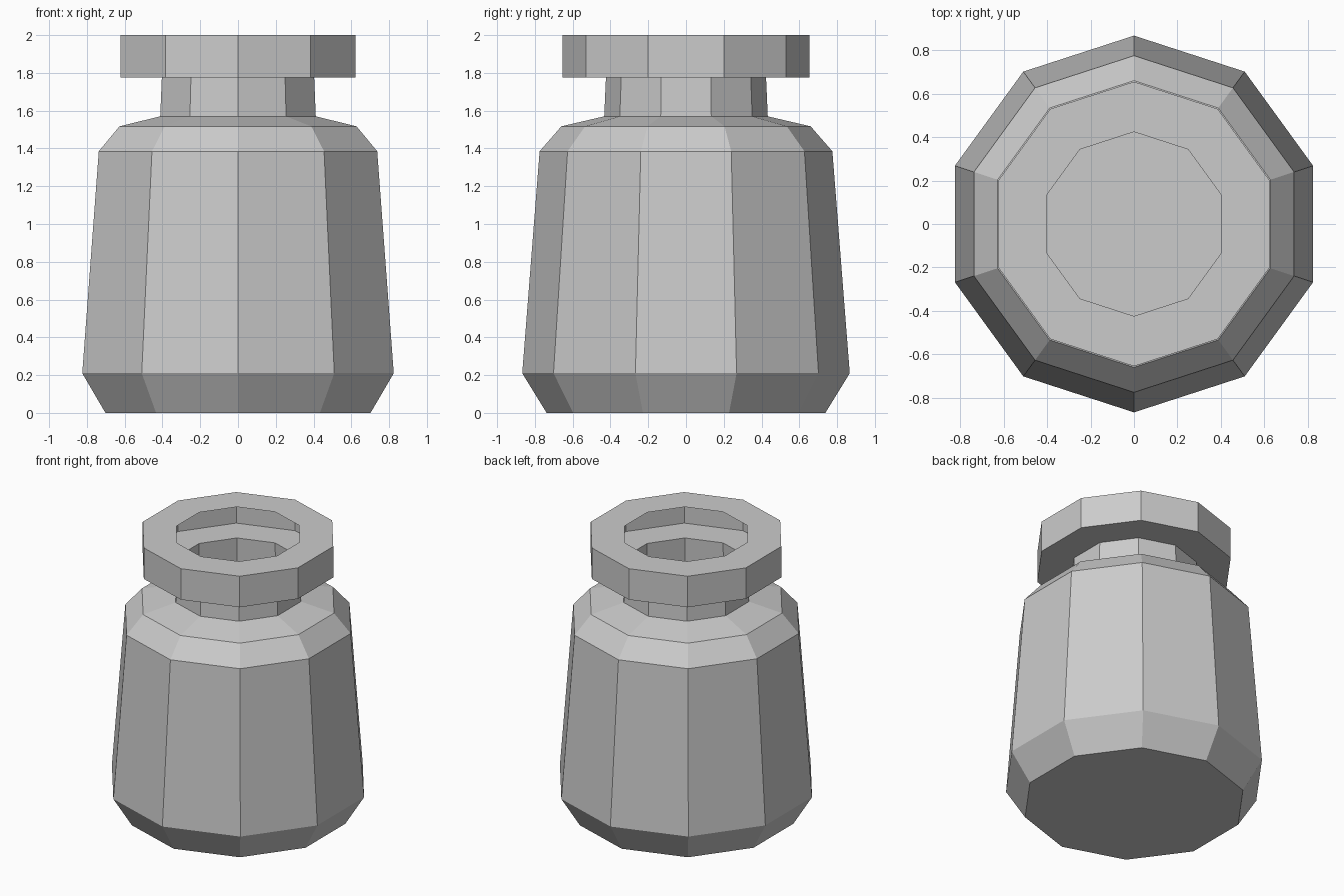
import bpy
from math import cos, sin, tau, pi

if "Cube" in bpy.data.objects:
    bpy.data.objects.remove(bpy.data.objects["Cube"])

SIDES = 10  # decagon with corners on the y axis


def lathe(name, profile, cap_bottom=False):
    """Revolve (radius, z) points into a flat-faced single-skin shell."""
    verts = [(r * cos(pi / 2 + tau * i / SIDES), r * sin(pi / 2 + tau * i / SIDES), z)
             for r, z in profile for i in range(SIDES)]
    faces = []
    for k in range(len(profile) - 1):
        a, b = k * SIDES, (k + 1) * SIDES
        for i in range(SIDES):
            j = (i + 1) % SIDES
            faces.append((a + i, a + j, b + j, b + i))
    if cap_bottom:
        faces.append(tuple(reversed(range(SIDES))))
    mesh = bpy.data.meshes.new(name)
    mesh.from_pydata(verts, [], faces)
    mesh.update()
    obj = bpy.data.objects.new(name, mesh)
    bpy.context.collection.objects.link(obj)
    return obj


# Hollow body: chamfered foot, tapered wall, sloped shoulder, open neck
lathe("jar_body", [(0.738, 0), (0.867, 0.21), (0.775, 1.385), (0.66, 1.517),
                   (0.433, 1.57), (0.424, 1.775)], cap_bottom=True)

# Hollow rim: underside, outer wall and top ring around the mouth
lathe("jar_rim", [(0.424, 1.775), (0.655, 1.775), (0.655, 2.0), (0.424, 2.0)])
